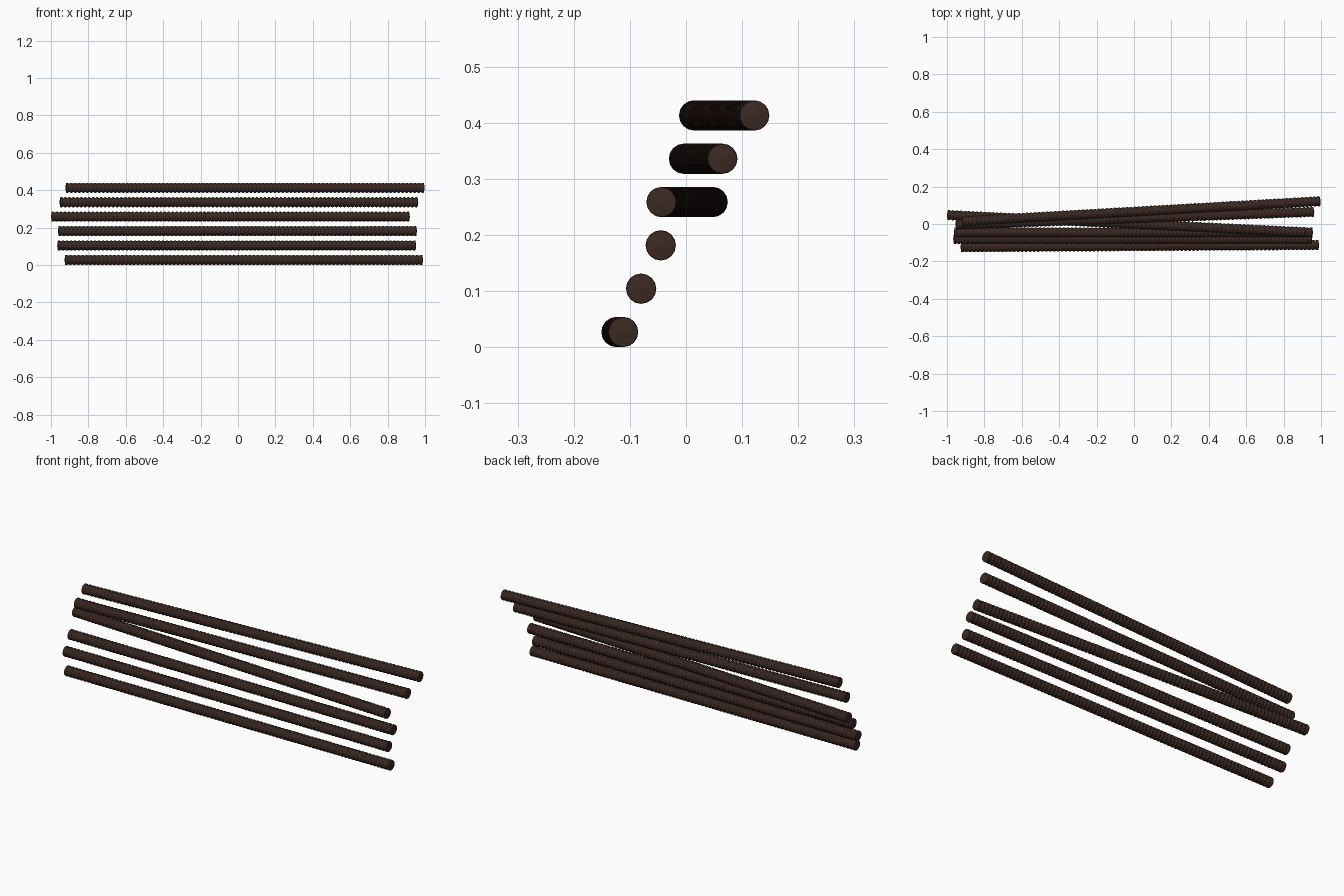
import bpy, bmesh, math
from mathutils import Vector

cube = bpy.data.objects.get("Cube")
if cube:
    bpy.data.objects.remove(cube, do_unlink=True)

# Dark brown steel
steel = bpy.data.materials.new("dark brown steel")
steel.use_nodes = True
COLOUR = (0.045, 0.022, 0.017, 1)
steel.diffuse_color = COLOUR
steel.node_tree.nodes["Principled BSDF"].inputs["Base Color"].default_value = COLOUR

SIDES = 16
RIDGES = 90
CREST, ROOT, CHAMFER = 0.027, 0.0235, 0.004


def threaded_rod(name, start, end):
    """Revolve a ridged profile about the line from start to end."""
    start, end = Vector(start), Vector(end)
    length = (end - start).length
    pitch = length / RIDGES
    # Half profile: pointed cap, ridges, pointed cap
    profile = [(0, 0)]
    for i in range(RIDGES):
        x = i * pitch
        profile += [(x + pitch * 0.1, ROOT), (x + pitch * 0.35, CREST),
                    (x + pitch * 0.65, CREST), (x + pitch * 0.9, ROOT)]
    profile[1] = (CHAMFER, CREST - 0.001)
    profile[-1] = (length - CHAMFER, CREST - 0.001)
    profile.append((length, 0))

    bm = bmesh.new()
    verts = [bm.verts.new((x, 0, r)) for x, r in profile]
    edges = [bm.edges.new(pair) for pair in zip(verts, verts[1:])]
    bmesh.ops.spin(bm, geom=verts + edges, cent=(0, 0, 0), axis=(1, 0, 0),
                   angle=math.tau, steps=SIDES, use_duplicate=False)
    bmesh.ops.remove_doubles(bm, verts=bm.verts, dist=1e-5)
    bmesh.ops.recalc_face_normals(bm, faces=bm.faces)
    mesh = bpy.data.meshes.new(name)
    bm.to_mesh(mesh)
    bm.free()
    mesh.materials.append(steel)

    rod = bpy.data.objects.new(name, mesh)
    rod.location = start
    rod.rotation_euler.z = math.atan2(end.y - start.y, end.x - start.x)
    bpy.context.collection.objects.link(rod)


# Rods from bottom to top: left x, left y, right x, right y
layout = [(-0.928, -0.124, 0.990, -0.112),
          (-0.967, -0.080, 0.953, -0.080),
          (-0.963, -0.045, 0.957, -0.045),
          (-1.000, 0.048, 0.919, -0.044),
          (-0.955, -0.004, 0.964, 0.065),
          (-0.923, 0.014, 0.998, 0.122)]
for i, (x0, y0, x1, y1) in enumerate(layout):
    z = 0.027 + i * 0.0772
    threaded_rod(f"threaded_rod_{i + 1}", (x0, y0, z), (x1, y1, z))
